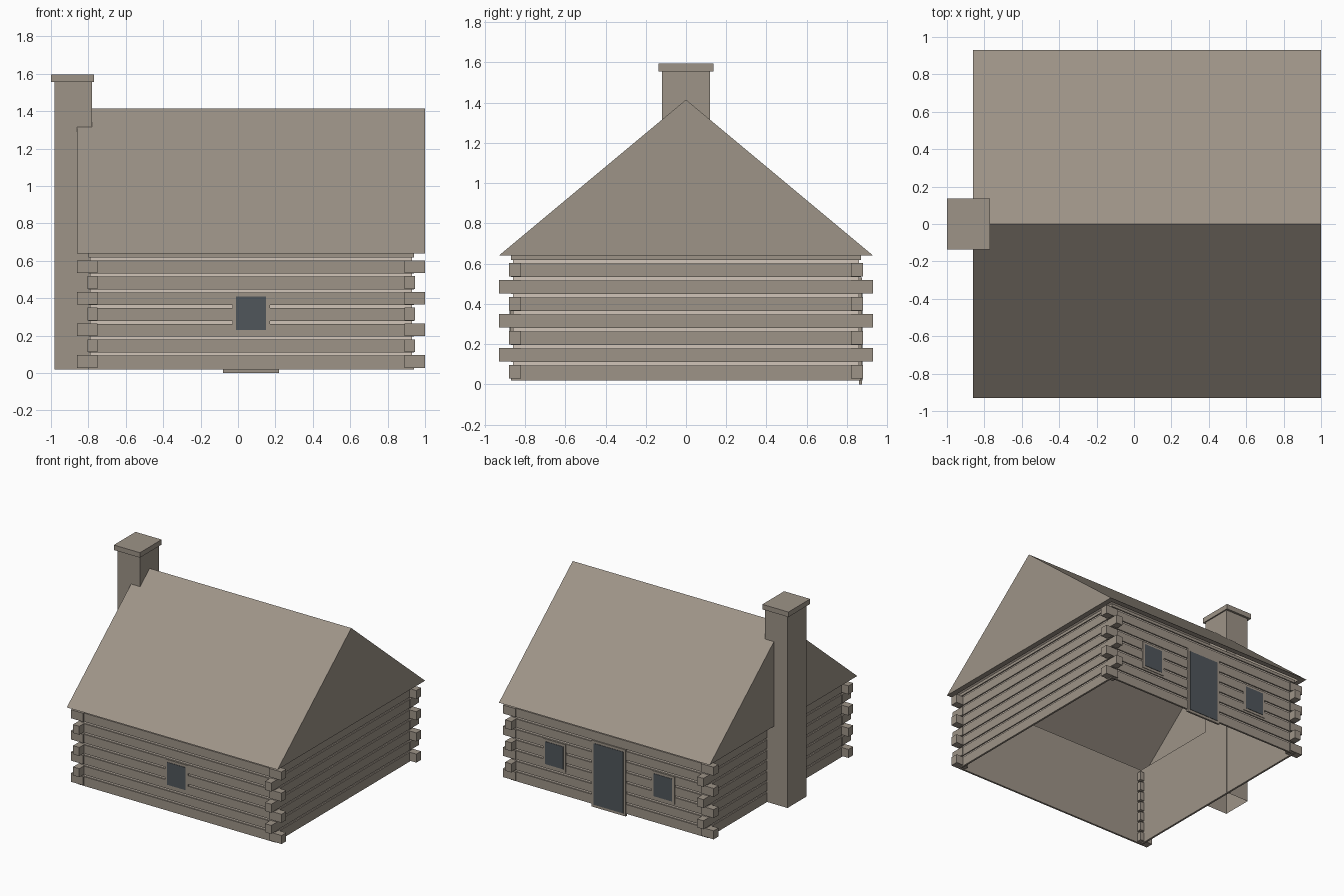
import bpy
import bmesh

cube = bpy.data.objects.get("Cube")
if cube:
    bpy.data.objects.remove(cube, do_unlink=True)


def material(name, rgb):
    m = bpy.data.materials.new(name)
    m.use_nodes = True
    m.diffuse_color = (*rgb, 1)
    m.node_tree.nodes["Principled BSDF"].inputs["Base Color"].default_value = (*rgb, 1)
    return m


wood = material("weathered brown", (0.34, 0.295, 0.245))
mortar = material("pale mortar", (0.64, 0.56, 0.48))
glass = material("dark slate", (0.08, 0.093, 0.105))

CX = 0.07          # house centre along x
WALL = 0.87        # half width of the log walls
EAVE = 0.64
FLOOR = 0.02
PITCH = 0.0845     # height of one log course


def finish(name, bm, *mats):
    bmesh.ops.recalc_face_normals(bm, faces=bm.faces)
    mesh = bpy.data.meshes.new(name)
    bm.to_mesh(mesh)
    bm.free()
    for m in mats:
        mesh.materials.append(m)
    ob = bpy.data.objects.new(name, mesh)
    bpy.context.collection.objects.link(ob)
    return ob


def add_box(bm, x, y, z):
    """Add a box from (low, high) ranges and return its vertices."""
    verts = bmesh.ops.create_cube(bm, size=1)["verts"]
    for v in verts:
        for i, (a, b) in enumerate((x, y, z)):
            v.co[i] = max(a, b) if v.co[i] > 0 else min(a, b)
    return verts


def box(name, x, y, z, mat):
    bm = bmesh.new()
    add_box(bm, x, y, z)
    return finish(name, bm, mat)


# Log walls: square loops stacked along a stepped profile, with a plain lining
RECESS, LINING = WALL - 0.01, WALL - 0.015
profile = [(LINING, FLOOR), (WALL, FLOOR)]
for k in range(7):
    low = 0.094 + PITCH * k
    high = low + 0.016
    profile += [(WALL, low), (RECESS, low), (RECESS, high), (WALL, high)]
profile += [(WALL, EAVE), (LINING, EAVE)]

bm = bmesh.new()
corners = ((1, 1), (-1, 1), (-1, -1), (1, -1))
loops = [[bm.verts.new((CX + r * sx, r * sy, z)) for sx, sy in corners] for r, z in profile]
for i, a in enumerate(loops):
    j = (i + 1) % len(loops)
    b = loops[j]
    is_mortar = profile[i][0] == RECESS and profile[j][0] == RECESS
    for c in range(4):
        d = (c + 1) % 4
        f = bm.faces.new((a[c], a[d], b[d], b[c]))
        f.material_index = 1 if is_mortar else 0
finish("log_walls", bm, wood, mortar)

# Log ends crossing at the four corners, alternating direction per course
bm = bmesh.new()
for k in range(7):
    z = 0.028 + PITCH * k
    long_x, long_y = (0.93, 0.88) if k % 2 == 0 else (0.875, 0.93)
    for sx, sy in corners:
        add_box(bm, (CX + sx * 0.82, CX + sx * long_x), (sy * 0.82, sy * long_y), (z, z + 0.068))
finish("log_ends", bm, wood)

# Gable roof: open prism with a soffit rim under the overhang
bm = bmesh.new()
RIDGE, HALF = 1.415, 0.93
ends = []
for s in (-1, 1):
    x = CX + s * HALF
    ends.append([bm.verts.new(p) for p in ((x, -HALF, EAVE), (x, 0, RIDGE), (x, HALF, EAVE))])
a, b = ends
bm.faces.new(a)
bm.faces.new(b)
bm.faces.new((a[0], b[0], b[1], a[1]))
bm.faces.new((a[1], b[1], b[2], a[2]))
base = bm.faces.new((a[2], b[2], b[0], a[0]))
bmesh.ops.recalc_face_normals(bm, faces=bm.faces)
bmesh.ops.inset_region(bm, faces=[base], thickness=HALF - WALL)
bmesh.ops.delete(bm, geom=[base], context="FACES_ONLY")
finish("gable_roof", bm, wood)

# Chimney shaft (open underneath) and its cap
bm = bmesh.new()
shaft = add_box(bm, (-0.98, -0.78), (-0.12, 0.12), (FLOOR, 1.56))
bottom = [f for f in bm.faces if all(v.co.z < 0.1 for v in f.verts)]
bmesh.ops.delete(bm, geom=bottom, context="FACES_ONLY")
finish("chimney_shaft", bm, wood)
box("chimney_cap", (-1.0, -0.77), (-0.137, 0.137), (1.555, 1.595), wood)


# Framed openings: a wooden plate with a thin dark panel on it
def opening(name, x, side, half, z, frame_z):
    y = side * WALL
    box(name + "_frame", (x - half - 0.02, x + half + 0.02), (y - side * 0.01, y + side * 0.005), frame_z, wood)
    box(name + "_panel", (x - half, x + half), (y, y + side * 0.008), z, glass)


for name, x, side in (("front_window", CX, -1),
                      ("back_window_left", CX + 0.48, 1),
                      ("back_window_right", CX - 0.48, 1)):
    opening(name, x, side, 0.08, (0.23, 0.41), (0.21, 0.43))
opening("back_door", CX, 1, 0.13, (0.02, 0.51), (0.0, 0.53))
